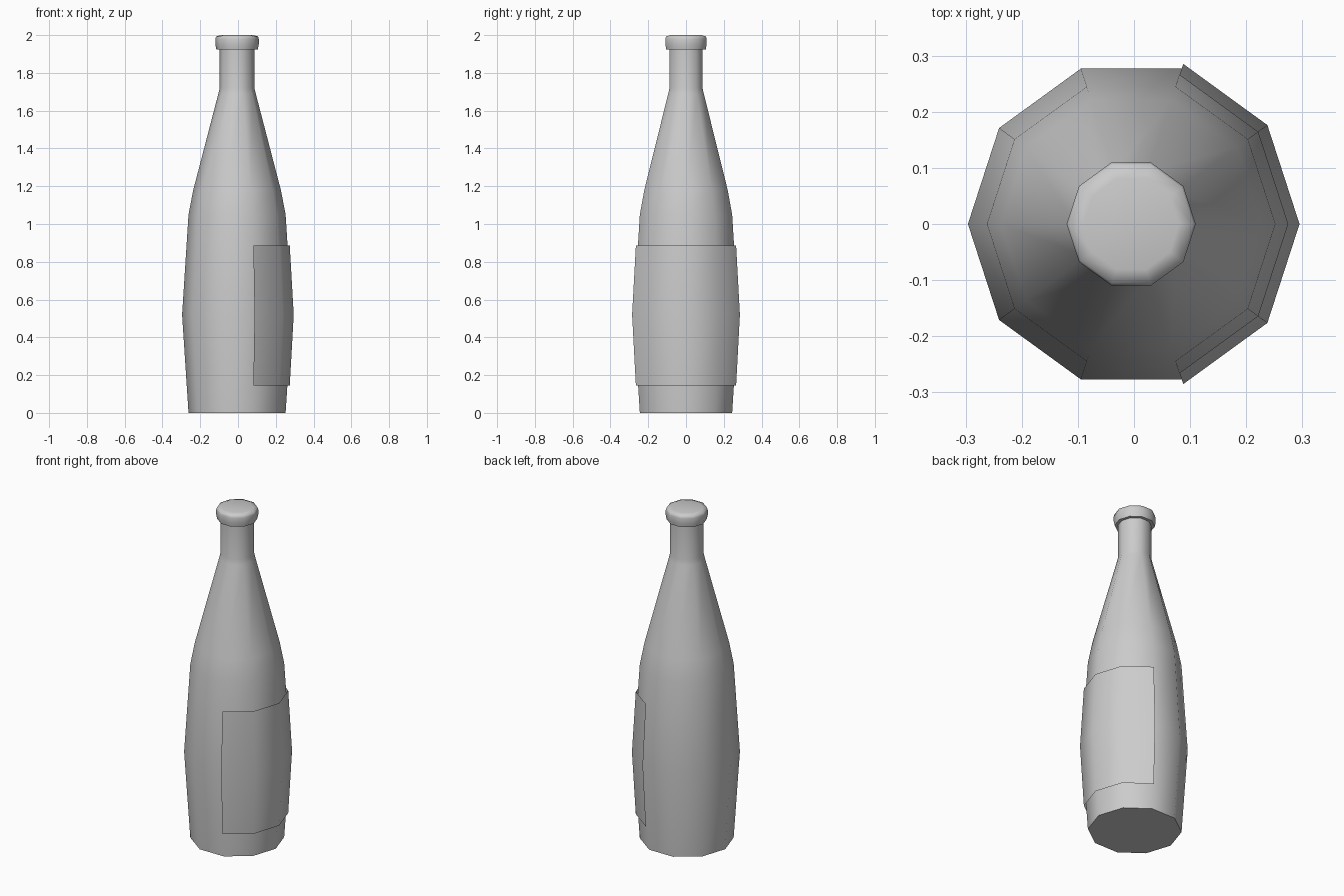
import bpy, bmesh, math

SIDES = 10
CENTRE_X = -0.005

if "Cube" in bpy.data.objects:
    bpy.data.objects.remove(bpy.data.objects["Cube"], do_unlink=True)

grey = bpy.data.materials.new("plain_grey")
grey.use_nodes = True
grey.diffuse_color = (0.6, 0.6, 0.6, 1)
bsdf = grey.node_tree.nodes["Principled BSDF"]
bsdf.inputs["Base Color"].default_value = (0.6, 0.6, 0.6, 1)


def lathe(name, profile, first=0, steps=SIDES, caps=True):
    """Turn a (radius, height) profile about z, fully or over some sides."""
    closed = steps == SIDES
    bm = bmesh.new()
    rings = []
    for r, z in profile:
        count = steps if closed else steps + 1
        angles = [math.tau * (first + i) / SIDES for i in range(count)]
        rings.append([bm.verts.new((CENTRE_X + r * math.cos(a), r * math.sin(a), z))
                      for a in angles])
    for low, high in zip(rings, rings[1:]):
        for i in range(steps):
            j = (i + 1) % len(low)
            bm.faces.new((low[i], low[j], high[j], high[i]))
    if caps:
        bm.faces.new(rings[0][::-1])
        bm.faces.new(rings[-1])
    mesh = bpy.data.meshes.new(name)
    bm.to_mesh(mesh)
    bm.free()
    mesh.materials.append(grey)
    obj = bpy.data.objects.new(name, mesh)
    bpy.context.collection.objects.link(obj)
    bpy.ops.object.select_all(action="DESELECT")
    obj.select_set(True)
    bpy.context.view_layer.objects.active = obj
    bpy.ops.object.shade_smooth_by_angle(angle=math.radians(60))
    return obj


# Bottle body: base, belly, shoulder and neck
lathe("bottle_body", [(0.257, 0), (0.291, 0.52), (0.257, 1.05), (0.232, 1.18),
                      (0.099, 1.69), (0.092, 1.72), (0.092, 1.94)])

# Crown at the mouth, with a softly rounded top
lathe("bottle_cap", [(0.110, 1.925), (0.115, 1.95), (0.115, 1.98),
                     (0.111, 1.993), (0.085, 2.0)])

# Label wrapped over four sides, standing slightly off the glass
lathe("label", [(0.279, 0.145), (0.300, 0.52), (0.279, 0.885)],
      first=-2, steps=4, caps=False)
